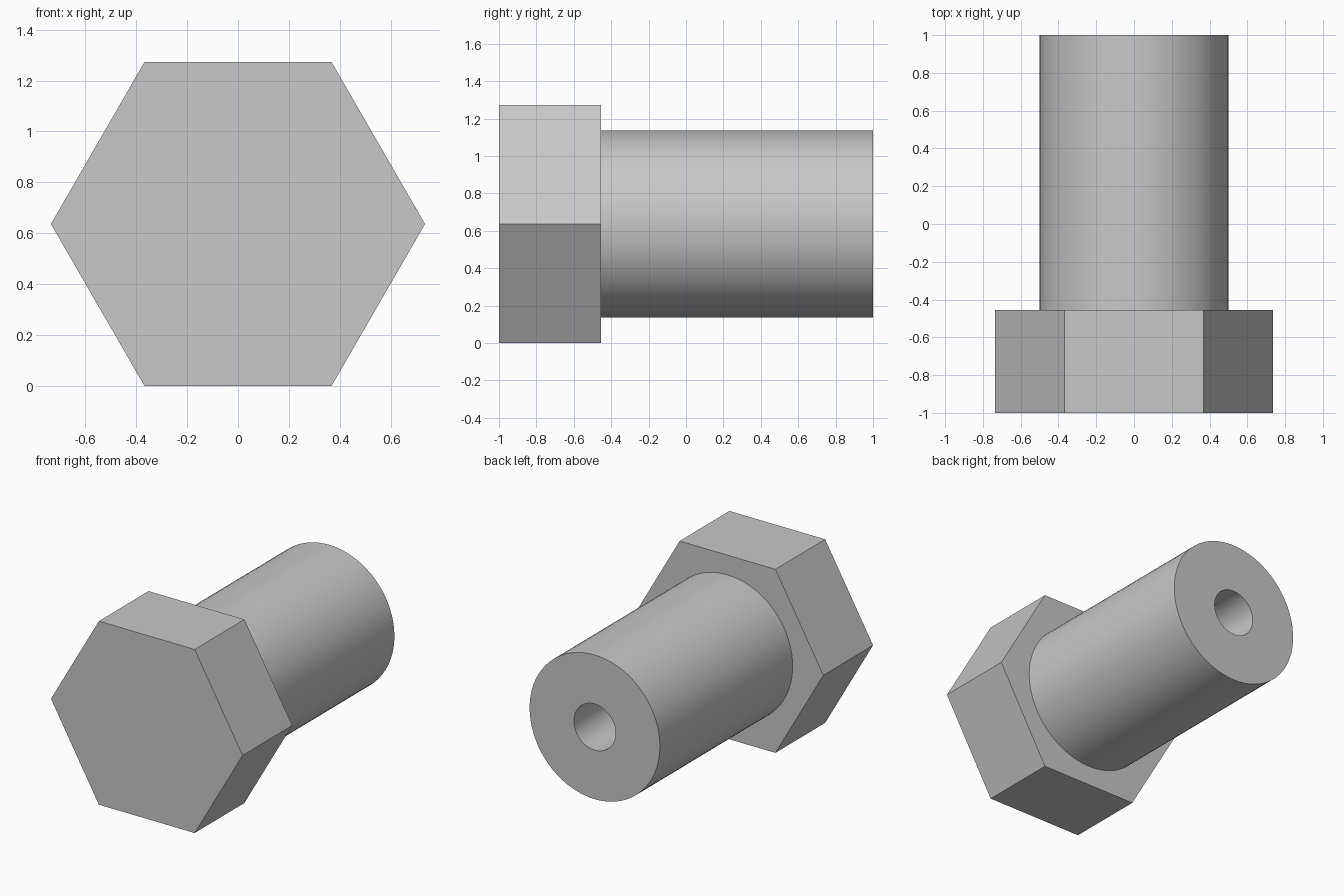
import bpy, bmesh, math

old = bpy.data.objects.get("Cube")
if old:
    bpy.data.objects.remove(old)

HEX_RADIUS = 0.735
AXIS_Z = HEX_RADIUS * math.cos(math.pi / 6)
HEAD_BACK = -0.455

steel = bpy.data.materials.new("plain_grey")
steel.use_nodes = True
colour = (0.58, 0.58, 0.58, 1)
steel.diffuse_color = colour
steel.node_tree.nodes["Principled BSDF"].inputs["Base Color"].default_value = colour


def turned_part(name, profile, sides, capped=False):
    """Sweep (radius, y) points around the bolt axis, which runs along y."""
    bm = bmesh.new()
    rings = []
    for radius, y in profile:
        angles = [2 * math.pi * i / sides for i in range(sides)]
        rings.append([bm.verts.new((radius * math.cos(a), y, radius * math.sin(a)))
                      for a in angles])
    for a, b in zip(rings, rings[1:]):
        for i in range(sides):
            j = (i + 1) % sides
            bm.faces.new((a[i], b[i], b[j], a[j]))
    if capped:
        bm.faces.new(rings[0])
        bm.faces.new(reversed(rings[-1]))
    mesh = bpy.data.meshes.new(name)
    bm.to_mesh(mesh)
    bm.free()
    mesh.materials.append(steel)
    obj = bpy.data.objects.new(name, mesh)
    obj.location.z = AXIS_Z
    bpy.context.collection.objects.link(obj)
    return obj


# Solid hexagonal head
turned_part("hex_head", [(HEX_RADIUS, -1), (HEX_RADIUS, HEAD_BACK)], 6, capped=True)

# Round shank with a blind bore that ends at the head
shank = turned_part("bored_shank", [(0.5, HEAD_BACK), (0.5, 1), (0.16, 1), (0.16, HEAD_BACK)], 72)

bpy.ops.object.select_all(action='DESELECT')
shank.select_set(True)
bpy.context.view_layer.objects.active = shank
bpy.ops.object.shade_smooth_by_angle(angle=math.radians(30))
